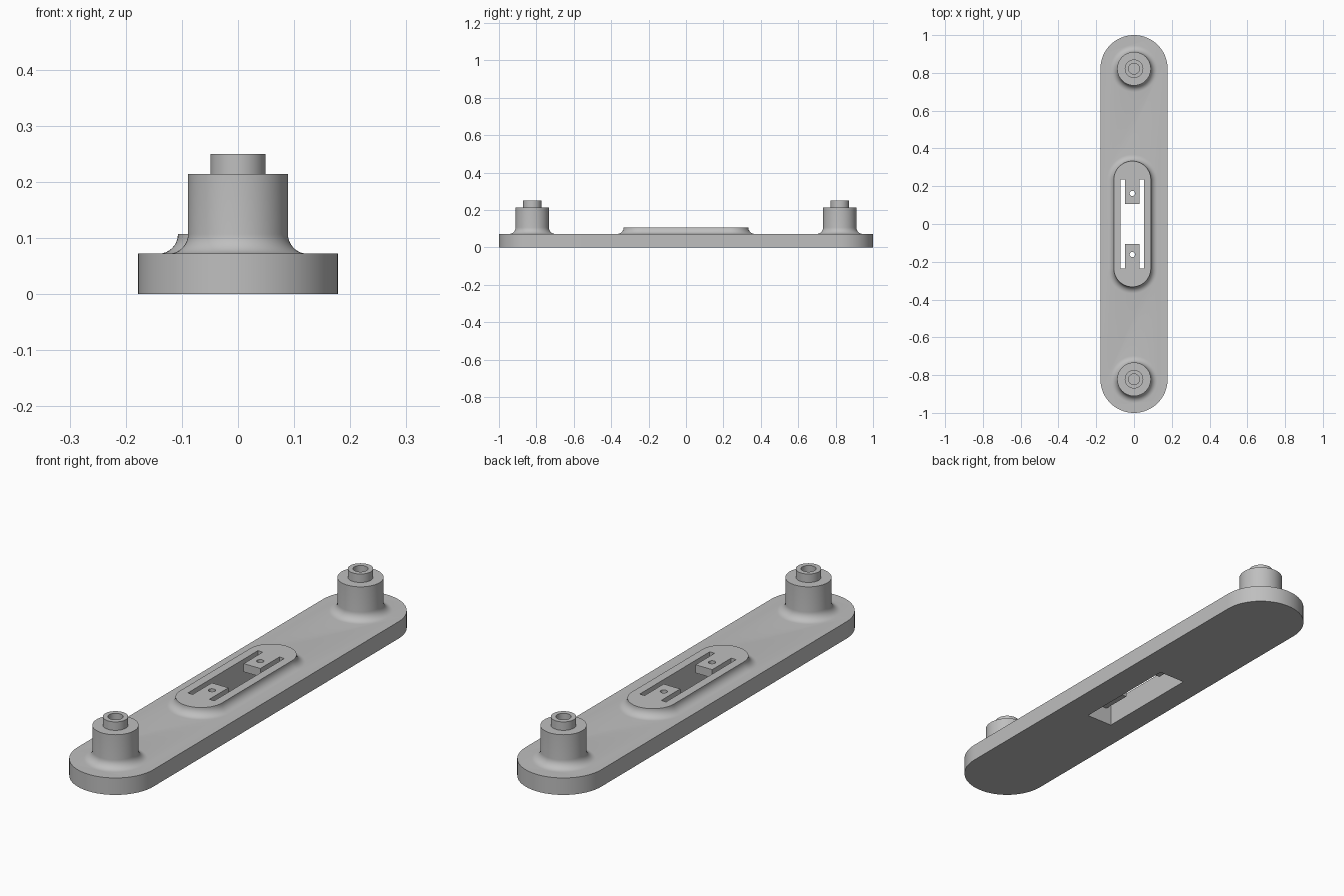
import bpy, bmesh, math

if "Cube" in bpy.data.objects:
    bpy.data.objects.remove(bpy.data.objects["Cube"])

PLATE_Z, PAD_Z = 0.072, 0.107
PAD_X = -0.009

grey = bpy.data.materials.new("light grey")
grey.diffuse_color = (0.52, 0.52, 0.52, 1)
grey.use_nodes = True
grey.node_tree.nodes["Principled BSDF"].inputs["Base Color"].default_value = grey.diffuse_color


def finish(name, bm):
    bmesh.ops.recalc_face_normals(bm, faces=bm.faces)
    me = bpy.data.meshes.new(name)
    bm.to_mesh(me)
    bm.free()
    me.materials.append(grey)
    ob = bpy.data.objects.new(name, me)
    bpy.context.collection.objects.link(ob)
    return ob


def stadium(name, profile, half=0.0, cx=0.0, cy=0.0, n=32):
    """Stack rounded outlines, given as (radius, z), into a capped solid."""
    bm = bmesh.new()
    rings = []
    for r, z in profile:
        ring = []
        for side in (1, -1):
            steps = n + 1 if half else n
            for i in range(steps):
                a = math.pi * i / n + (0 if side > 0 else math.pi)
                ring.append(bm.verts.new((cx + r * math.cos(a),
                                          cy + side * half + r * math.sin(a), z)))
        rings.append(ring)
    for lo, hi in zip(rings, rings[1:]):
        for i in range(len(lo)):
            j = (i + 1) % len(lo)
            bm.faces.new((lo[i], lo[j], hi[j], hi[i]))
    bm.faces.new(rings[0])
    bm.faces.new(rings[-1])
    return finish(name, bm)


def box(name, x0, x1, y0, y1, z0, z1):
    bm = bmesh.new()
    bmesh.ops.create_cube(bm, size=1)
    for v in bm.verts:
        v.co = (x1 if v.co.x > 0 else x0, y1 if v.co.y > 0 else y0,
                z1 if v.co.z > 0 else z0)
    return finish(name, bm)


def combine(target, other, operation):
    mod = target.modifiers.new(operation.lower(), 'BOOLEAN')
    mod.operation, mod.solver, mod.object = operation, 'EXACT', other
    bpy.context.view_layer.objects.active = target
    bpy.ops.object.modifier_apply(modifier=mod.name)
    bpy.data.objects.remove(other)


def fillet(r, height, steps=8):
    """Concave flare from the plate up to a wall of radius r."""
    return [(r + height * (1 - math.sin(a)), PLATE_Z + height * (1 - math.cos(a)))
            for a in (math.pi / 2 * i / steps for i in range(steps + 1))]


# base plate with the flared raised pad
plate = stadium("base_plate", [(0.178, 0), (0.178, PLATE_Z)], half=0.822)
flare = fillet(0.098, PAD_Z - PLATE_Z)
pad = stadium("raised_pad", [(flare[0][0], 0.03)] + flare, half=0.235, cx=PAD_X)
combine(plate, pad, 'UNION')

# stepped posts with a blind bore, one at each end
for side in (1, -1):
    flare = fillet(0.089, 0.035)
    post = stadium("post", [(flare[0][0], 0.03)] + flare + [
        (0.089, 0.214), (0.049, 0.214), (0.049, 0.25),
        (0.029, 0.25), (0.029, 0.1)], cy=side * 0.822)
    combine(plate, post, 'UNION')

# rectangular opening through the plate and pad
combine(plate, box("opening", PAD_X - 0.062, PAD_X + 0.062,
                   -0.235, 0.235, -0.1, 0.3), 'DIFFERENCE')

# two drilled tabs reaching into the opening
parts = [plate]
for side, label in ((1, "back"), (-1, "front")):
    y0, y1 = sorted((side * 0.107, side * 0.235))
    tab = box(label + "_tab", PAD_X - 0.039, PAD_X + 0.039, y0, y1, PLATE_Z, PAD_Z)
    hole = stadium("hole", [(0.014, 0), (0.014, 0.2)], cx=PAD_X, cy=side * 0.162, n=12)
    combine(tab, hole, 'DIFFERENCE')
    parts.append(tab)

# smooth curved walls, keep corners sharp
for ob in parts:
    bpy.ops.object.select_all(action='DESELECT')
    ob.select_set(True)
    bpy.context.view_layer.objects.active = ob
    bpy.ops.object.shade_smooth_by_angle(angle=math.radians(30))
